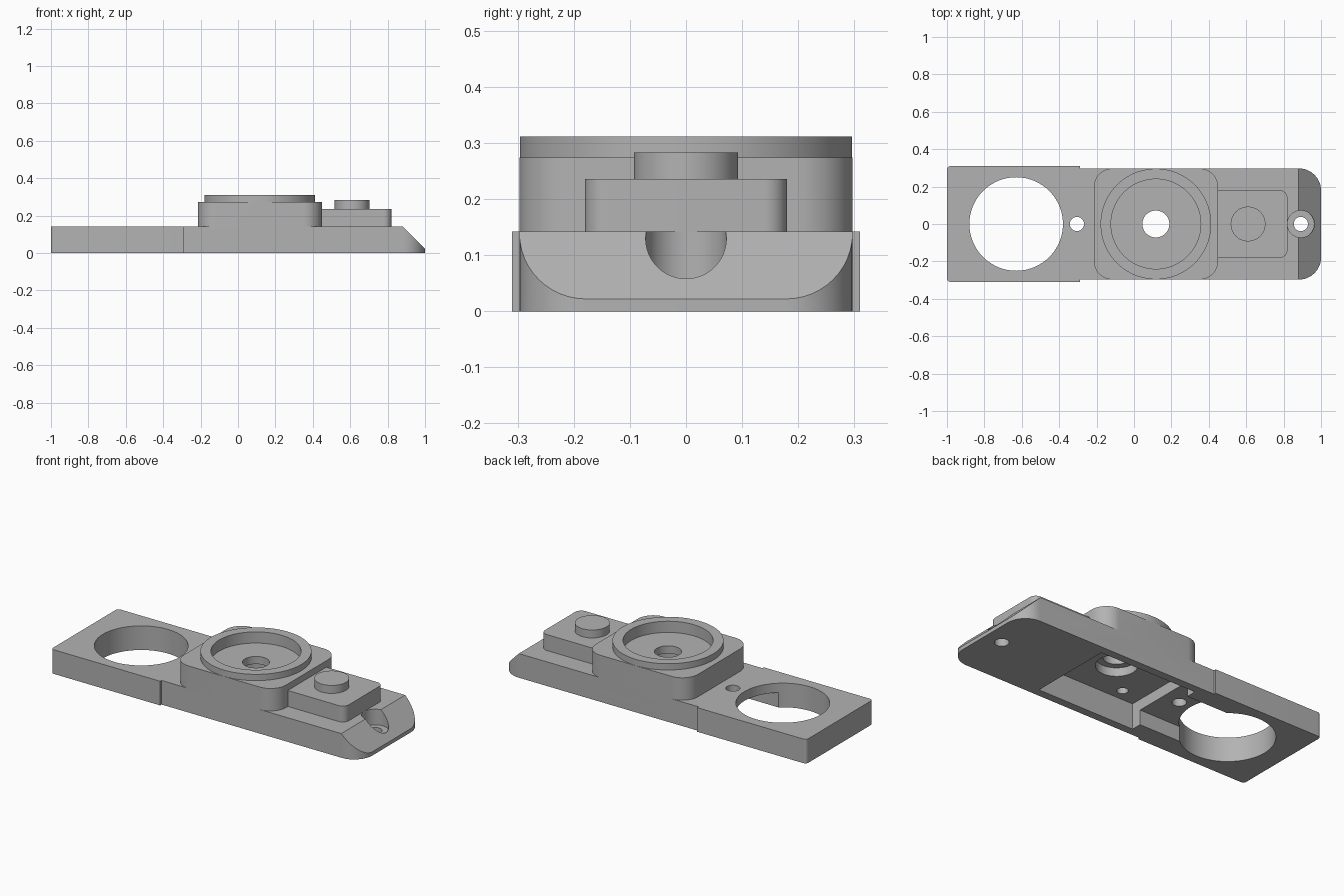
import bpy, bmesh, math

cube = bpy.data.objects.get("Cube")
if cube:
    bpy.data.objects.remove(cube, do_unlink=True)

grey = bpy.data.materials.new("plain grey")
grey.use_nodes = True
COLOUR = (0.45, 0.45, 0.45, 1)
grey.diffuse_color = COLOUR
grey.node_tree.nodes["Principled BSDF"].inputs["Base Color"].default_value = COLOUR


def prism(name, outline, low, high, upright=False):
    """Extrude an outline along z, or along y when upright."""
    bm = bmesh.new()
    place = (lambda a, b: (a, low, b)) if upright else (lambda a, b: (a, b, low))
    face = bm.faces.new([bm.verts.new(place(a, b)) for a, b in outline])
    moved = bmesh.ops.extrude_face_region(bm, geom=[face])["geom"]
    step = (0, high - low, 0) if upright else (0, 0, high - low)
    bmesh.ops.translate(bm, vec=step, verts=[v for v in moved if isinstance(v, bmesh.types.BMVert)])
    bmesh.ops.recalc_face_normals(bm, faces=bm.faces)
    mesh = bpy.data.meshes.new(name)
    bm.to_mesh(mesh)
    bm.free()
    mesh.materials.append(grey)
    obj = bpy.data.objects.new(name, mesh)
    bpy.context.collection.objects.link(obj)
    return obj


def box_outline(x0, x1, half, left_r=0.0, right_r=0.0, steps=12):
    """Rectangle with separate corner radii at its two ends."""
    points = []
    for sx, sy, start in ((1, 1, 0), (-1, 1, 90), (-1, -1, 180), (1, -1, 270)):
        r = right_r if sx > 0 else left_r
        cx = x1 - r if sx > 0 else x0 + r
        cy = sy * (half - r)
        for i in range(steps + 1 if r else 1):
            a = math.radians(start + 90 * i / steps)
            points.append((cx + r * math.cos(a), cy + r * math.sin(a)))
    return points


def disc(name, x, y, r, low, high, sides=64):
    turn = [2 * math.pi * i / sides for i in range(sides)]
    return prism(name, [(x + r * math.cos(a), y + r * math.sin(a)) for a in turn], low, high)


def combine(target, other, operation):
    mod = target.modifiers.new("join", "BOOLEAN")
    mod.operation, mod.solver, mod.object = operation, "EXACT", other
    bpy.context.view_layer.objects.active = target
    bpy.ops.object.modifier_apply(modifier=mod.name)
    bpy.data.objects.remove(other, do_unlink=True)


def smooth(obj):
    bpy.ops.object.select_all(action="DESELECT")
    obj.select_set(True)
    bpy.context.view_layer.objects.active = obj
    bpy.ops.object.shade_smooth_by_angle(angle=math.radians(25))


TOP = 0.142
CX = 0.117  # centre of the round seat
HALF = 0.297

# Body: long plate, wider tail, raised boss and round rim
body = prism("base_plate", box_outline(-0.6, 1, HALF, 0, 0.118), 0, TOP)
for part in (
    prism("tail", box_outline(-1, -0.29, 0.31, 0.02, 0), 0, TOP),
    prism("boss", box_outline(-0.215, 0.45, HALF, 0.1, 0.1), 0.05, 0.274),
    disc("rim", CX, 0, 0.296, 0.2, 0.311, 96),
):
    combine(body, part, "UNION")

# Sloped nose, seat recess, bores and underside pockets
cutters = [
    prism("nose_slope", [(0.88, TOP), (1.1, -0.078), (1.1, 0.3), (0.88, 0.3)], -0.5, 0.5, True),
    disc("seat_recess", CX, 0, 0.24, 0.245, 0.4, 96),
    disc("ring_opening", -0.63, 0, 0.25, -0.1, 0.4, 96),
    disc("tail_hole", -0.305, 0, 0.038, -0.1, 0.4, 32),
    disc("nose_hole", 0.892, 0, 0.038, -0.1, 0.4, 32),
    disc("nose_counterbore", 0.892, 0, 0.072, 0.05, 0.4, 48),
    prism("deep_pocket", box_outline(-0.2, 0.43, 0.25), -0.1, 0.15),
    prism("shallow_pocket", box_outline(-0.5, -0.19, 0.19), -0.1, 0.087),
    disc("seat_counterbore", CX, 0, 0.11, 0.1, 0.2, 48),
    disc("seat_bore", CX, 0, 0.072, 0.1, 0.4, 48),
]
for sx in (-1, 1):
    for sy in (-1, 1):
        cutters.append(disc("screw_hole", CX + sx * 0.19, sy * 0.18, 0.03, 0.1, 0.22, 24))
for cutter in cutters:
    combine(body, cutter, "DIFFERENCE")
smooth(body)

# Small raised block with a round button
block = prism("button_block", box_outline(0.445, 0.82, 0.18, 0, 0.04), TOP, 0.236)
smooth(block)
button = disc("button", 0.61, 0, 0.093, 0.236, 0.283)
smooth(button)
